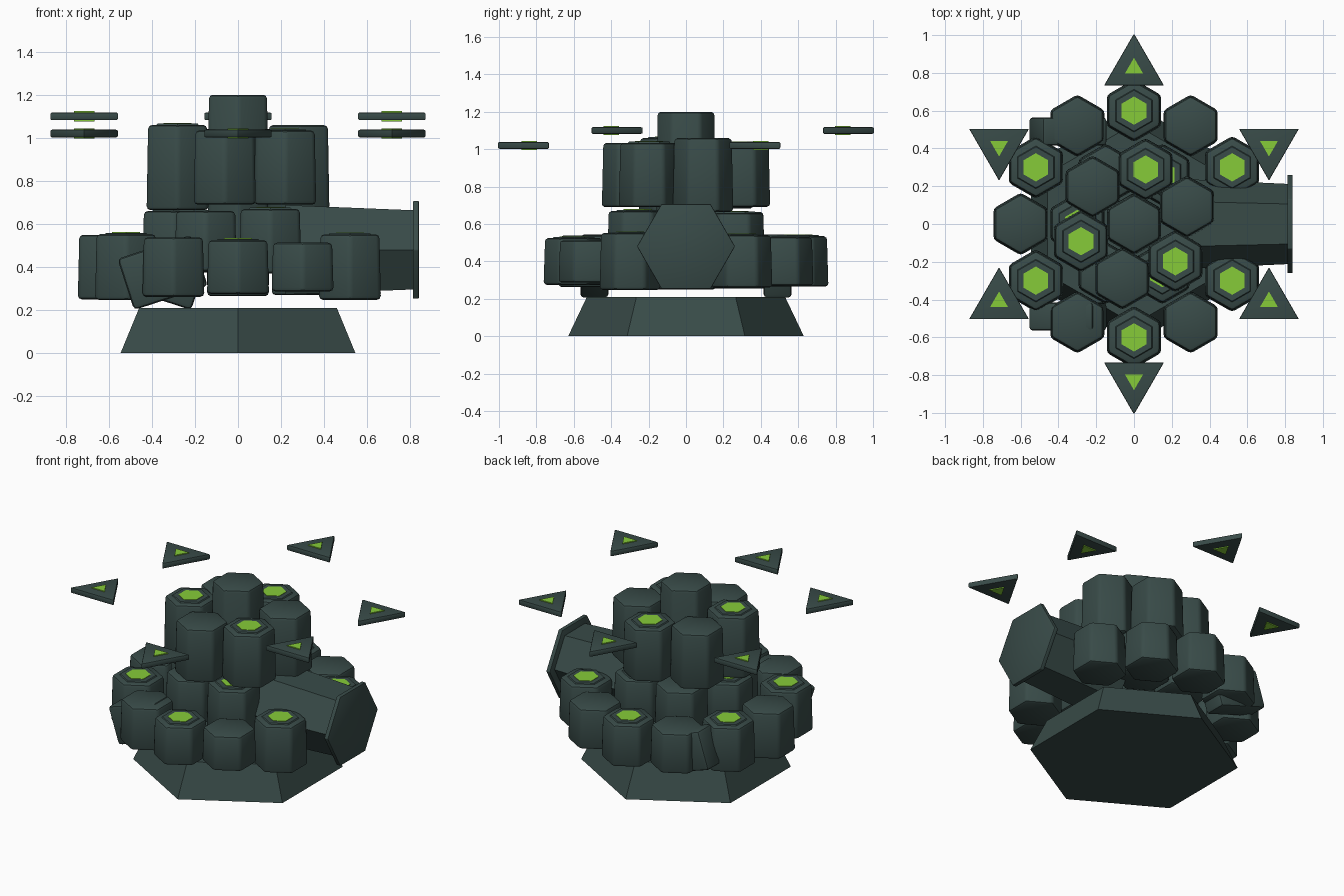
import bpy, bmesh
from math import pi, sin, cos, radians
from mathutils import Euler

cube = bpy.data.objects.get("Cube")
if cube:
    bpy.data.objects.remove(cube)


def material(name, rgb):
    m = bpy.data.materials.new(name)
    m.use_nodes = True
    m.diffuse_color = (*rgb, 1)
    m.node_tree.nodes["Principled BSDF"].inputs["Base Color"].default_value = (*rgb, 1)
    return m


DARK = material("dark green metal", (0.04, 0.07, 0.065))
GLOW = material("bright green", (0.24, 0.60, 0.04))


def finish(name, bm, mat, loc, rot, bevel):
    """Bevel the mesh, shade it and link it as an object."""
    bmesh.ops.recalc_face_normals(bm, faces=bm.faces)
    if bevel:
        bmesh.ops.bevel(bm, geom=bm.edges[:], offset=bevel, segments=2,
                        profile=0.5, affect='EDGES', clamp_overlap=True)
    mesh = bpy.data.meshes.new(name)
    bm.to_mesh(mesh)
    bm.free()
    for p in mesh.polygons:
        p.use_smooth = True
    mesh.set_sharp_from_angle(angle=radians(35))
    mesh.materials.append(mat)
    ob = bpy.data.objects.new(name, mesh)
    ob.location = loc
    ob.rotation_euler = Euler(rot)
    bpy.context.collection.objects.link(ob)
    return ob


def prism(name, sides, r0, r1, z0, z1, loc=(0, 0, 0), rot=(0, 0, 0), mat=DARK, bevel=0.0):
    """Regular tapered prism with one corner pointing along +y."""
    bm = bmesh.new()
    rings = []
    for r, z in ((r0, z0), (r1, z1)):
        turns = [pi / 2 + 2 * pi * i / sides for i in range(sides)]
        rings.append([bm.verts.new((r * cos(a), r * sin(a), z)) for a in turns])
    low, high = rings
    bm.faces.new(low[::-1])
    bm.faces.new(high)
    for i in range(sides):
        j = (i + 1) % sides
        bm.faces.new((low[i], low[j], high[j], high[i]))
    return finish(name, bm, mat, loc, rot, bevel)


def column(name, x, y, z, half, glowing):
    """Hexagonal column, optionally topped by a stepped rim and a lit plate."""
    prism(name, 6, 0.166, 0.158, -half, half, (x, y, z), bevel=0.018)
    if glowing:
        top = (x, y, z + half)
        prism(name + "_rim", 6, 0.115, 0.108, -0.002, 0.006, top)
        prism(name + "_light", 6, 0.075, 0.075, 0.0, 0.009, top, mat=GLOW)


def ring(name, radius, start, z, halves, lit):
    """Ring of columns; a zero half height leaves a gap."""
    step = 360 / len(halves)
    for i, half in enumerate(halves):
        if half:
            a = radians(start + step * i)
            column(f"{name}_{i}", radius * cos(a), radius * sin(a), z, half, i % 2 == lit)


# Base and central core
prism("base", 6, 0.63, 0.53, 0, 0.21)
prism("core_column", 6, 0.166, 0.156, 0.3, 1.2, bevel=0.018)

# Three tiers of columns
ring("outer_column", 0.6, 0, 0.4,
     [0, 0.14, 0.13, 0.135, 0.13, 0.145, 0.15, 0.153, 0.138, 0.125, 0.113, 0.152], 1)
ring("middle_column", 0.3, 0, 0.52, [0, 0.14, 0.145, 0.14, 0.14, 0.15], 1)
ring("upper_column", 0.295, 18, 0.862, [0.197, 0.17, 0.18, 0.198, 0.172, 0.172], 1)

# Side nozzle with its flange
turn = (0, pi / 2, 0)
prism("side_nozzle", 6, 0.24, 0.212, 0.22, 0.82, (0, 0, 0.48), turn)
prism("nozzle_flange", 6, 0.262, 0.262, 0.812, 0.84, (0, 0, 0.48), turn, bevel=0.005)

# Tilted support blocks
for side, label in ((-1, "front"), (1, "back")):
    bm = bmesh.new()
    bmesh.ops.create_cube(bm, size=1)
    bmesh.ops.scale(bm, vec=(0.36, 0.15, 0.25), verts=bm.verts)
    finish(label + "_support", bm, DARK, (-0.35, 0.49 * side, 0.375),
           (0, radians(18 * side), 0), 0.02)

# Floating triangular shards, alternating in direction and height
for i in range(6):
    a = radians(90 + 60 * i)
    flip = i % 2
    loc = (0.825 * cos(a), 0.825 * sin(a), 1.02 if flip else 1.1)
    rot = (0, 0, pi * flip)
    prism(f"shard_{i}", 3, 0.183, 0.183, -0.018, 0.018, loc, rot, bevel=0.006)
    prism(f"shard_light_{i}", 3, 0.055, 0.055, -0.024, 0.024, loc, rot, mat=GLOW)
